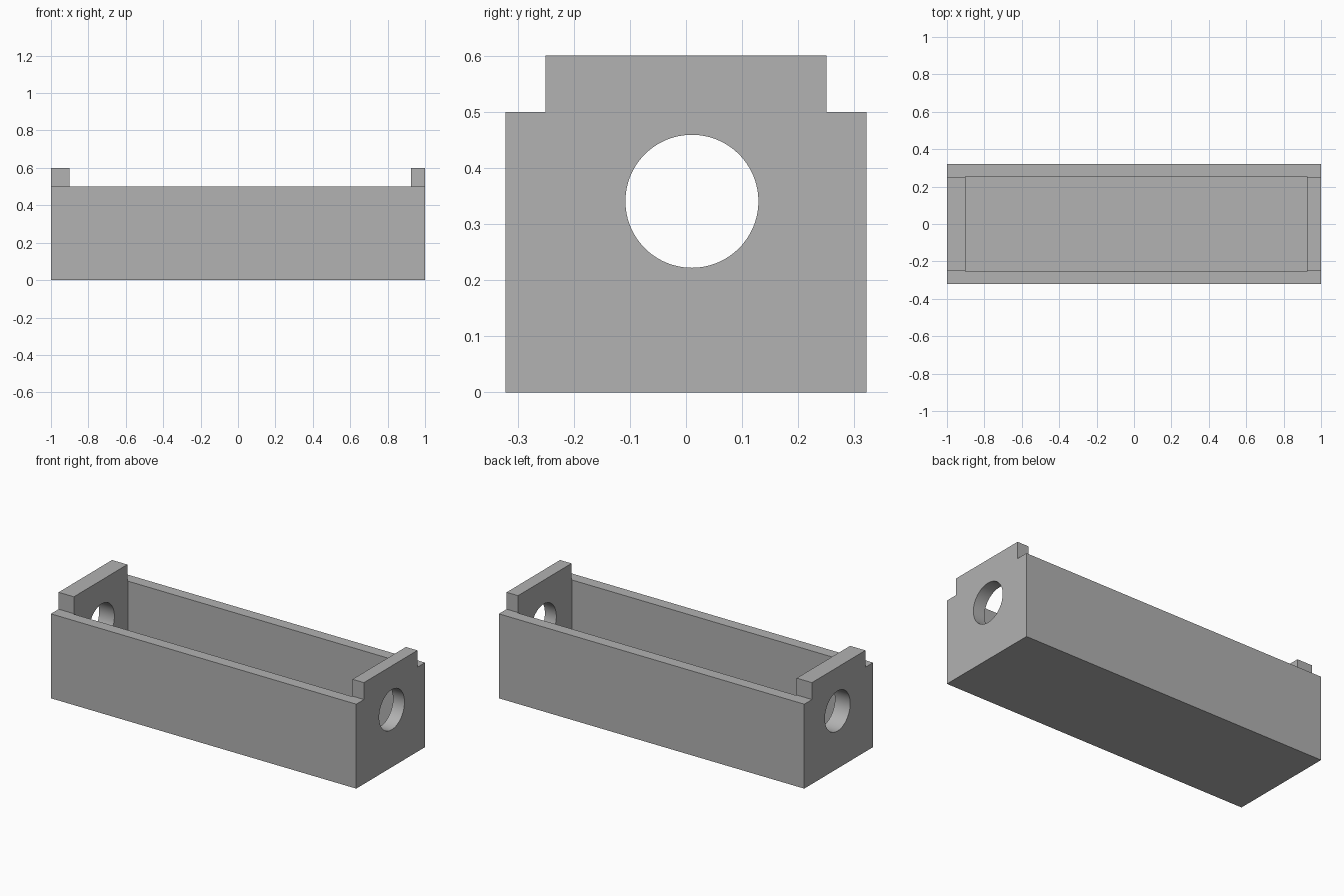
import bpy
from math import pi, radians

if "Cube" in bpy.data.objects:
    bpy.data.objects.remove(bpy.data.objects["Cube"], do_unlink=True)

# Main sizes
HALF_X, HALF_Y, HEIGHT = 1.0, 0.322, 0.6
WALL_TOP, FLOOR = 0.5, 0.07
TAB_Y, INNER_Y = 0.25, 0.255
INNER_LEFT, INNER_RIGHT = -0.9, 0.925

grey = bpy.data.materials.new("plain grey")
grey.use_nodes = True
colour = (0.445, 0.445, 0.445, 1)
grey.diffuse_color = colour
grey.node_tree.nodes["Principled BSDF"].inputs["Base Color"].default_value = colour


def box(name, low, high):
    bpy.ops.mesh.primitive_cube_add(size=1)
    obj = bpy.context.object
    obj.name = name
    obj.location = [(a + b) / 2 for a, b in zip(low, high)]
    obj.scale = [b - a for a, b in zip(low, high)]
    bpy.ops.object.transform_apply(location=True, rotation=True, scale=True)
    obj.data.materials.append(grey)
    return obj


# Solid block that becomes the open tray
tray = box("tray", (-HALF_X, -HALF_Y, 0), (HALF_X, HALF_Y, HEIGHT))

# Inner cavity, open at the top
cutters = [box("cavity_cutter", (INNER_LEFT, -INNER_Y, FLOOR), (INNER_RIGHT, INNER_Y, 1))]

# Shoulders lower the long walls and leave a raised tab at each end
for name, y1, y2 in (("front", -1, -TAB_Y), ("back", TAB_Y, 1)):
    cutters.append(box(name + "_shoulder_cutter", (-2, y1, WALL_TOP), (2, y2, 1)))

# Round bore through both end plates
bpy.ops.mesh.primitive_cylinder_add(vertices=96, radius=0.1185, depth=3,
                                    location=(0, 0.0105, 0.3405), rotation=(0, pi / 2, 0))
bore = bpy.context.object
bore.name = "bore_cutter"
bore.data.materials.append(grey)
cutters.append(bore)

# Cut the tray, then discard the cutters
bpy.ops.object.select_all(action='DESELECT')
bpy.context.view_layer.objects.active = tray
tray.select_set(True)
for cutter in cutters:
    cutter.hide_render = True
    mod = tray.modifiers.new(cutter.name, 'BOOLEAN')
    mod.operation = 'DIFFERENCE'
    mod.solver = 'EXACT'
    mod.object = cutter
    bpy.ops.object.modifier_apply(modifier=mod.name)
for cutter in cutters:
    bpy.data.objects.remove(cutter, do_unlink=True)

bpy.ops.object.shade_smooth_by_angle(angle=radians(30))
